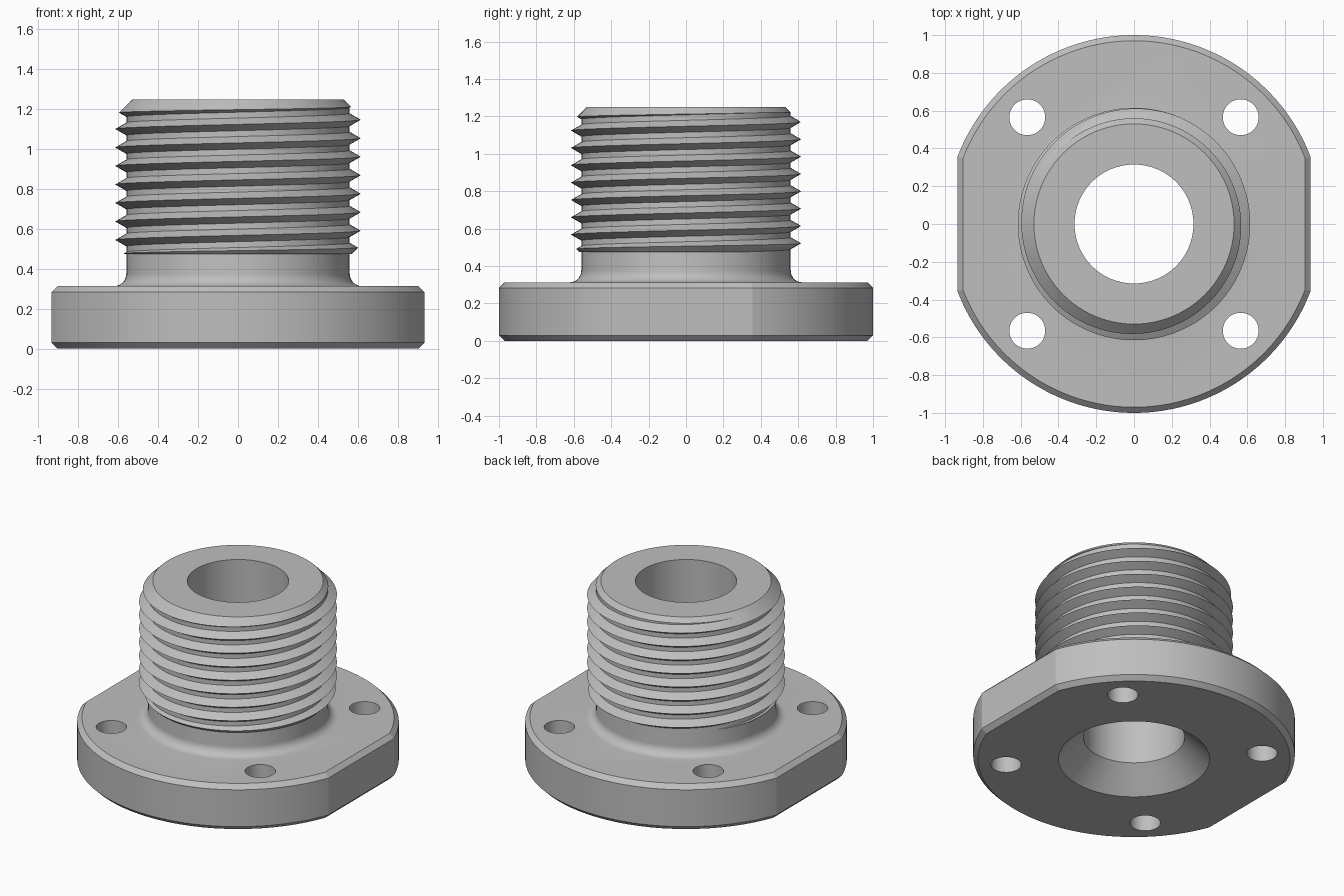
import bpy
import bmesh
from math import sin, cos, pi, sqrt, radians, copysign

SEG = 96            # segments around the axis
PITCH = 0.0927      # thread pitch
CORE, CREST = 0.56, 0.615
TOP, FLANGE_TOP, BORE = 1.25, 0.313, 0.315

if "Cube" in bpy.data.objects:
    bpy.data.objects.remove(bpy.data.objects["Cube"])

steel = bpy.data.materials.new("plain_grey")
steel.use_nodes = True
GREY = (0.52, 0.52, 0.52, 1)
steel.diffuse_color = GREY
steel.node_tree.nodes["Principled BSDF"].inputs["Base Color"].default_value = GREY


def skin(name, rings):
    """Closed solid from a stack of equal rings, capped at both ends."""
    bm = bmesh.new()
    loops = [[bm.verts.new(p) for p in ring] for ring in rings]
    n = len(loops[0])
    for a, b in zip(loops, loops[1:]):
        for i in range(n):
            j = (i + 1) % n
            bm.faces.new((a[i], a[j], b[j], b[i]))
    bm.faces.new(loops[0][::-1])
    bm.faces.new(loops[-1])
    bmesh.ops.recalc_face_normals(bm, faces=bm.faces)
    mesh = bpy.data.meshes.new(name)
    bm.to_mesh(mesh)
    bm.free()
    mesh.materials.append(steel)
    obj = bpy.data.objects.new(name, mesh)
    bpy.context.collection.objects.link(obj)
    return obj


def circle(r, z, x=0, y=0, n=SEG):
    return [(x + r * cos(2 * pi * i / n), y + r * sin(2 * pi * i / n), z)
            for i in range(n)]


def flat_sided(r, flat, z):
    """Circle trimmed by a straight flat on each side."""
    corner = sqrt(r * r - flat * flat)
    ring = []
    for side in (1, -1):
        for i in range(SEG + 1):
            start = math_angle(corner, flat)
            a = start + (pi - 2 * start) * i / SEG
            ring.append((side * r * cos(a), side * r * sin(a), z))
    return ring


def math_angle(corner, flat):
    from math import atan2
    return atan2(corner, flat)


def combine(target, tool, operation):
    """Apply a boolean and drop the tool."""
    tool.hide_render = True
    mod = target.modifiers.new(operation.lower(), "BOOLEAN")
    mod.operation, mod.solver, mod.object = operation, "EXACT", tool
    bpy.context.view_layer.objects.active = target
    bpy.ops.object.modifier_apply(modifier=mod.name)
    bpy.data.objects.remove(tool)


# Flange with two flats and chamfered rims
body = skin("flanged_body", [
    flat_sided(r, f, z) for r, f, z in (
        (0.97, 0.905, 0), (1, 0.935, 0.03),
        (1, 0.935, FLANGE_TOP - 0.03), (0.97, 0.905, FLANGE_TOP))])

# Neck with a fillet at its foot and a chamfer at its top
fillet = 0.063
foot = [(CORE + fillet * (1 - sin(a)), FLANGE_TOP + fillet * (1 - cos(a)))
        for a in (pi / 2 * i / 8 for i in range(9))]
profile = [(CORE + fillet, 0.25)] + foot + [(CORE, TOP - 0.03), (0.53, TOP)]
combine(body, skin("neck", [circle(r, z) for r, z in profile]), "UNION")

# Bore with a conical mouth underneath
mouth = [(0.48, -0.01), (BORE, 0.155), (BORE, TOP + 0.1)]
combine(body, skin("bore_cutter", [circle(r, z) for r, z in mouth]), "DIFFERENCE")

# Four bolt holes
for x in (-0.565, 0.565):
    for y in (-0.565, 0.565):
        hole = skin("hole_cutter", [circle(0.095, z, x, y, 48) for z in (-0.1, 0.5)])
        combine(body, hole, "DIFFERENCE")

# Helical thread ridge with sixty degree flanks
root = CORE - 0.01
half = (CREST - root) / sqrt(3)
ridge = []
for i in range(int(9.5 * SEG)):
    a = 2 * pi * i / SEG
    z = 0.545 + PITCH * (a / (2 * pi) - 1.5)
    ridge.append([(r * cos(a), r * sin(a), z + dz)
                  for r, dz in ((root, -half), (CREST, 0), (root, half))])
thread = skin("thread", ridge)

# Trim the thread to its chamfered ends
limit = [(0.57, 0.475), (0.64, 0.545), (0.64, TOP - 0.11), (0.53, TOP)]
combine(thread, skin("thread_limit", [circle(r, z) for r, z in limit]), "INTERSECT")

# Smooth round surfaces, crisp edges
for obj in (body, thread):
    bpy.ops.object.select_all(action="DESELECT")
    obj.select_set(True)
    bpy.context.view_layer.objects.active = obj
    bpy.ops.object.shade_smooth_by_angle(angle=radians(15))
